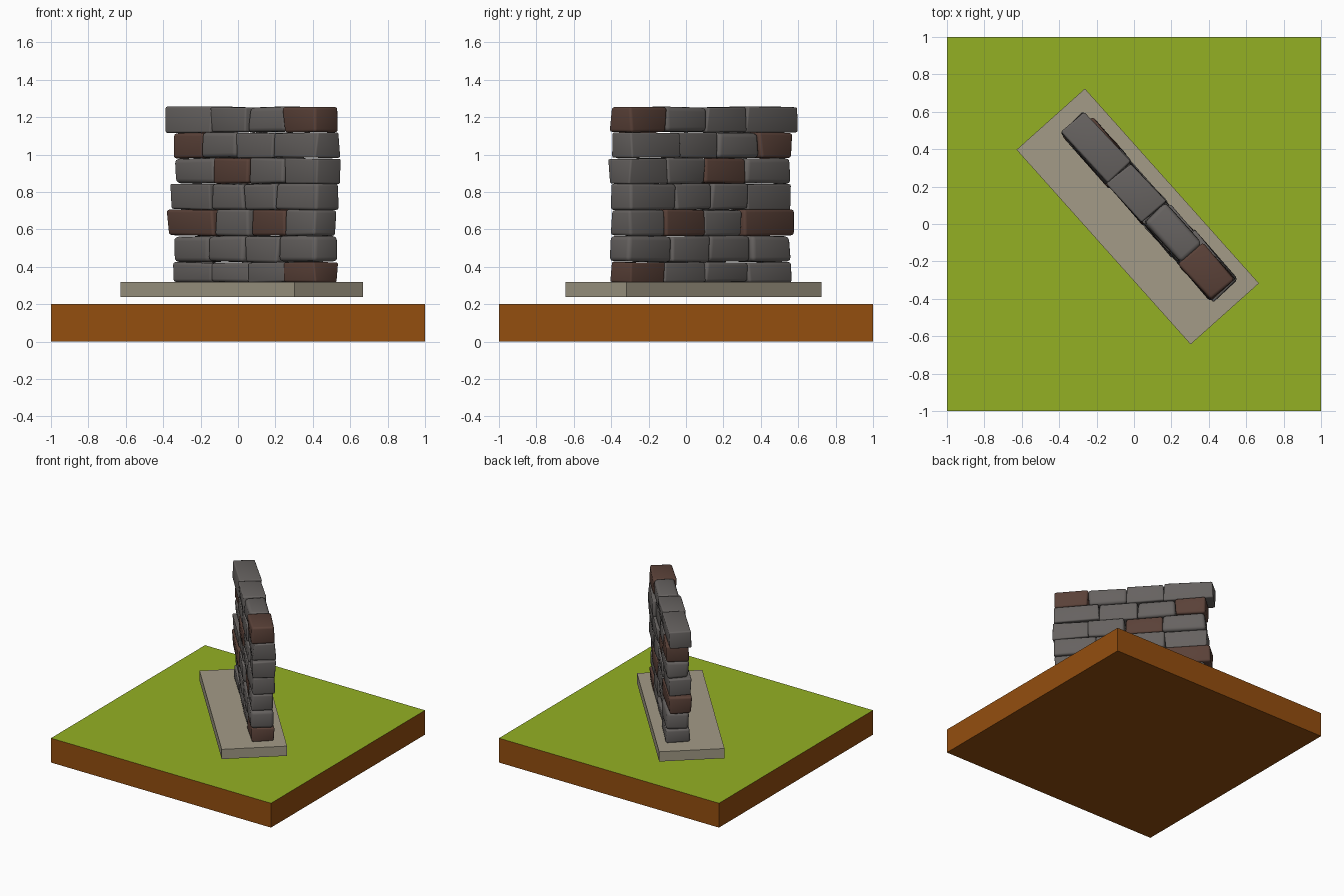
import bpy, bmesh, math, random
from mathutils import Vector, Matrix

if "Cube" in bpy.data.objects:
    bpy.data.objects.remove(bpy.data.objects["Cube"])

random.seed(7)


def mat(name, r, g, b):
    def lin(c):
        c /= 255
        return c / 12.92 if c <= 0.04045 else ((c + 0.055) / 1.055) ** 2.4
    m = bpy.data.materials.new(name)
    m.diffuse_color = (lin(r), lin(g), lin(b), 1)
    m.use_nodes = True
    m.node_tree.nodes["Principled BSDF"].inputs["Base Color"].default_value = m.diffuse_color
    return m


GRASS = mat("grass_green", 148, 176, 36)
EARTH = mat("earth_brown", 148, 78, 15)
SLAB = mat("slab_stone", 163, 155, 135)
GREY = mat("brick_grey", 102, 98, 96)
BROWN = mat("brick_brown", 90, 65, 56)


def block(name, lo, hi, mats, matrix=Matrix(), jitter=0.0, bevel=0.0):
    """Box from lo to hi, optionally with jittered corners and rounded edges."""
    bm = bmesh.new()
    bmesh.ops.create_cube(bm, size=1)
    for v in bm.verts:
        for i in range(3):
            v.co[i] = (lo[i] + hi[i]) / 2 + v.co[i] * (hi[i] - lo[i])
        v.co += Vector((random.uniform(-1, 1), random.uniform(-1, 1),
                        random.uniform(-0.5, 0.5))) * jitter
    if bevel:
        bmesh.ops.bevel(bm, geom=bm.edges[:], offset=bevel, segments=3,
                        profile=0.5, affect='EDGES', clamp_overlap=True)
    bm.normal_update()
    if len(mats) > 1:                       # second material on upward faces
        for f in bm.faces:
            f.material_index = 1 if f.normal.z > 0.5 else 0
    me = bpy.data.meshes.new(name)
    bm.to_mesh(me)
    bm.free()
    ob = bpy.data.objects.new(name, me)
    for m in mats:
        me.materials.append(m)
    ob.matrix_world = matrix
    bpy.context.collection.objects.link(ob)
    if bevel:
        for p in me.polygons:
            p.use_smooth = True
        me.set_sharp_from_angle(angle=math.radians(35))
    return ob


# ground tile: earth with a grass top
block("ground_tile", (-1, -1, 0), (1, 1, 0.2), [EARTH, GRASS])

# foundation slab, floating slightly above the grass
turn = Matrix.Rotation(math.radians(-48.2), 4, 'Z')
block("foundation_slab", (-0.698, -0.245, 0.24), (0.698, 0.245, 0.32), [SLAB],
      Matrix.Translation((0.02, 0.04, 0)) @ turn)

# wall courses: bottom, top, joints along the wall, indices of brown bricks
courses = [
    (0.318, 0.424, (-0.56, -0.25, 0.05, 0.34, 0.585), (3,)),
    (0.424, 0.566, (-0.56, -0.28, 0.02, 0.29, 0.595), ()),
    (0.566, 0.706, (-0.595, -0.22, 0.06, 0.34, 0.59), (0, 2)),
    (0.706, 0.845, (-0.565, -0.25, 0.01, 0.27, 0.59), ()),
    (0.845, 0.982, (-0.56, -0.23, 0.05, 0.33, 0.60), (1,)),
    (0.982, 1.118, (-0.57, -0.33, -0.045, 0.245, 0.59), (0,)),
    (1.118, 1.256, (-0.615, -0.245, 0.04, 0.33, 0.59), (3,)),
]
place = Matrix.Translation((0.085, 0.09, 0)) @ turn
for r, (z0, z1, cuts, brown) in enumerate(courses):
    for i in range(4):
        y = random.uniform(-0.008, 0.008)
        block(f"brick_{r + 1}_{i + 1}",
              (cuts[i] + 0.001, y - 0.084, z0 + 0.001),
              (cuts[i + 1] - 0.001, y + 0.084, z1 - 0.001),
              [BROWN if i in brown else GREY], place,
              jitter=0.009, bevel=random.choice((0.01, 0.016, 0.024)))
